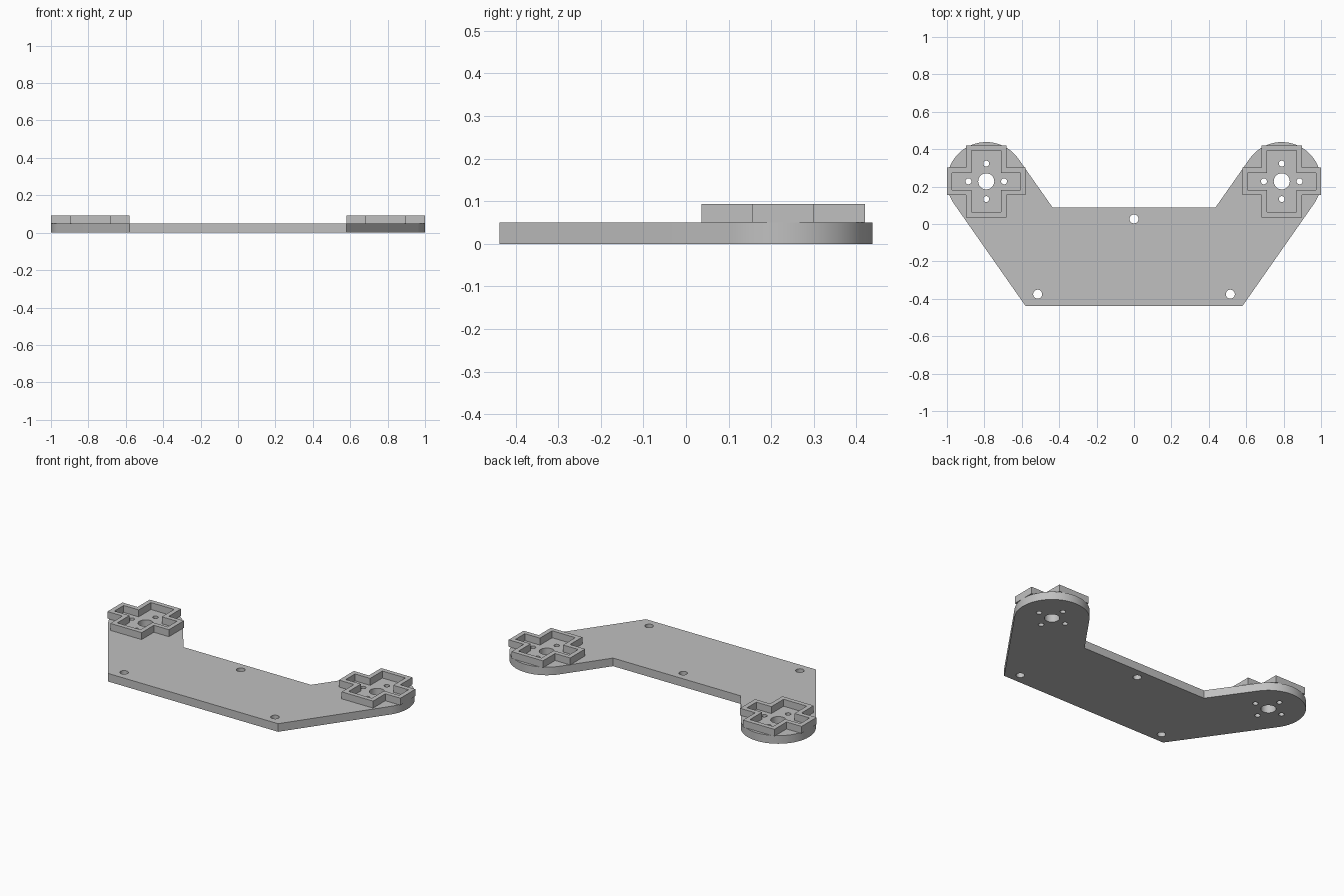
import bpy, bmesh
from math import sin, cos, radians, tau

cube = bpy.data.objects.get("Cube")
if cube:
    bpy.data.objects.remove(cube, do_unlink=True)

GREY = (0.53, 0.53, 0.53, 1)
mat = bpy.data.materials.new("light grey")
mat.use_nodes = True
mat.diffuse_color = GREY
mat.node_tree.nodes["Principled BSDF"].inputs["Base Color"].default_value = GREY

PLATE_TOP, MOUNT_TOP = 0.05, 0.093
PAD_X, PAD_Y, PAD_R = 0.79, 0.228, 0.21
HALF_DEPTH = 0.438


def arc(cx, cy, r, start, end, steps):
    """Points along a circular arc, both ends included."""
    angles = [radians(start + (end - start) * i / steps) for i in range(steps + 1)]
    return [(cx + r * cos(a), cy + r * sin(a)) for a in angles]


def circle(cx, cy, r, steps=32):
    return arc(cx, cy, r, 0, 360, steps)[:-1]


def cross(long_x, short_y, short_x, long_y):
    """Plus-shaped outline, one quadrant turned into four."""
    quad = [(long_x, short_y), (short_x, short_y), (short_x, long_y)]
    pts = []
    for sx, sy in ((1, 1), (-1, 1), (-1, -1), (1, -1)):
        corner = [(sx * x, sy * y) for x, y in quad]
        pts += corner if sx * sy > 0 else corner[::-1]
    return pts


def extrude_outline(name, loops, z0, z1, location=(0, 0)):
    """Solid from an outline followed by its hole outlines."""
    curve = bpy.data.curves.new(name, "CURVE")
    curve.dimensions = "2D"
    curve.fill_mode = "BOTH"
    curve.extrude = (z1 - z0) / 2
    for pts in loops:
        spline = curve.splines.new("POLY")
        spline.points.add(len(pts) - 1)
        for p, (x, y) in zip(spline.points, pts):
            p.co = (x, y, 0, 1)
        spline.use_cyclic_u = True
    obj = bpy.data.objects.new(name, curve)
    bpy.context.collection.objects.link(obj)
    obj.location = (*location, (z0 + z1) / 2)
    bpy.ops.object.select_all(action="DESELECT")
    obj.select_set(True)
    bpy.context.view_layer.objects.active = obj
    bpy.ops.object.convert(target="MESH")
    obj = bpy.context.object
    obj.name = name
    # Weld caps to walls so the solid is closed
    bm = bmesh.new()
    bm.from_mesh(obj.data)
    bmesh.ops.remove_doubles(bm, verts=bm.verts, dist=0.0001)
    bmesh.ops.recalc_face_normals(bm, faces=bm.faces)
    bm.to_mesh(obj.data)
    bm.free()
    obj.data.materials.clear()
    obj.data.materials.append(mat)
    bpy.ops.object.shade_smooth_by_angle(angle=radians(30))
    return obj


# Plate outline: right half with rounded arm end, then mirrored
half = [(0.58, -HALF_DEPTH)]
half += arc(PAD_X, PAD_Y, PAD_R, -35.2, 144.8, 40)
half += [(0.436, 0.089)]
outline = half + [(-x, y) for x, y in reversed(half)]

# Fixing holes, then the shaft and screw holes in both pads
holes = [circle(x, y, 0.024) for x, y in ((0, 0.027), (0.515, -0.375), (-0.515, -0.375))]
for side in (-1, 1):
    cx = side * PAD_X
    holes.append(circle(cx, PAD_Y, 0.043))
    for i in range(4):
        a = tau * i / 4
        holes.append(circle(cx + 0.095 * cos(a), PAD_Y + 0.095 * sin(a), 0.016, 24))
extrude_outline("base_plate", [outline] + holes, 0, PLATE_TOP)

# Cross-shaped rims standing on the pads
rim = [cross(0.21, 0.073, 0.107, 0.192), cross(0.182, 0.045, 0.079, 0.164)]
for side, label in ((1, "left"), (-1, "right")):
    extrude_outline(label + "_cross_rim", rim, PLATE_TOP, MOUNT_TOP, (side * PAD_X, PAD_Y))
